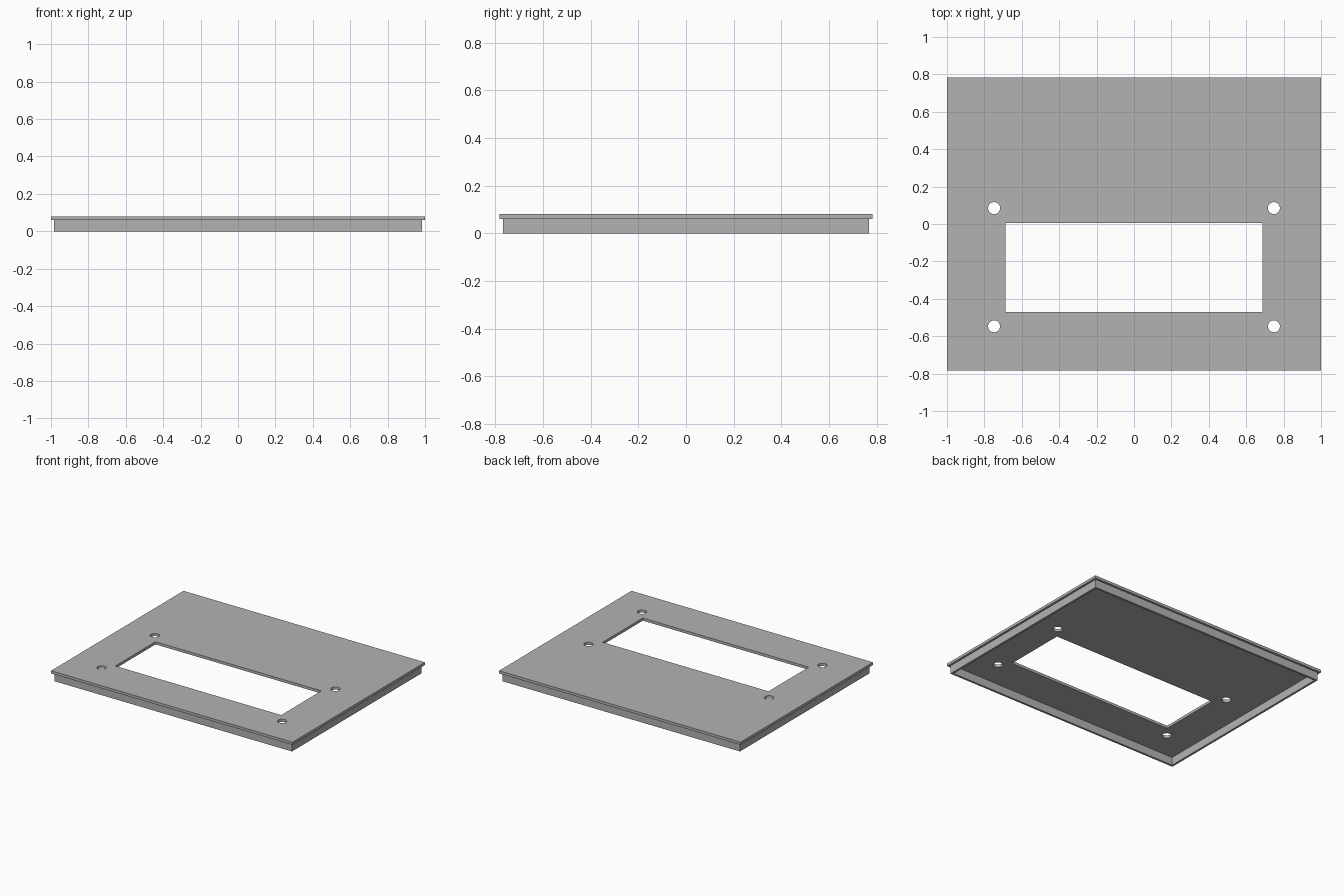
import bpy
import bmesh
from math import cos, sin, tau

if "Cube" in bpy.data.objects:
    bpy.data.objects.remove(bpy.data.objects["Cube"])

grey = bpy.data.materials.new("grey")
grey.use_nodes = True
colour = (0.45, 0.45, 0.45, 1)
grey.diffuse_color = colour
grey.node_tree.nodes["Principled BSDF"].inputs["Base Color"].default_value = colour


def rectangle(x, y0, y1):
    return [(-x, y0), (x, y0), (x, y1), (-x, y1)]


def circle(cx, cy, r, sides=32):
    return [(cx + r * cos(tau * i / sides), cy + r * sin(tau * i / sides))
            for i in range(sides)]


def slab(name, outlines, bottom, top):
    """Extrude an outer outline, with inner outlines left open as holes."""
    bm = bmesh.new()
    edges = []
    for outline in outlines:
        verts = [bm.verts.new((x, y, bottom)) for x, y in outline]
        edges += [bm.edges.new((v, verts[i - 1])) for i, v in enumerate(verts)]
    bmesh.ops.triangle_fill(bm, edges=edges, use_beauty=True, normal=(0, 0, 1))
    raised = bmesh.ops.extrude_face_region(bm, geom=bm.faces[:],
                                           use_keep_orig=True)["geom"]
    bmesh.ops.translate(bm, vec=(0, 0, top - bottom),
                        verts=[g for g in raised if isinstance(g, bmesh.types.BMVert)])
    bmesh.ops.recalc_face_normals(bm, faces=bm.faces[:])
    mesh = bpy.data.meshes.new(name)
    bm.to_mesh(mesh)
    bm.free()
    mesh.materials.append(grey)
    obj = bpy.data.objects.new(name, mesh)
    bpy.context.collection.objects.link(obj)
    # Smooth hole walls, sharp corners
    bpy.ops.object.select_all(action="DESELECT")
    obj.select_set(True)
    bpy.context.view_layer.objects.active = obj
    bpy.ops.object.shade_smooth_by_angle()


# Cover plate with a window and four screw holes
window = rectangle(0.687, -0.47, 0.005)
screw_holes = [circle(x, y, 0.032) for x in (-0.748, 0.748) for y in (-0.547, 0.085)]
slab("cover_plate", [rectangle(1, -0.783, 0.783), window] + screw_holes, 0.06, 0.08)

# Thin lip hanging below the plate, set in from its edge
slab("lower_lip", [rectangle(0.984, -0.767, 0.767),
                   rectangle(0.968, -0.751, 0.751)], 0, 0.06)
